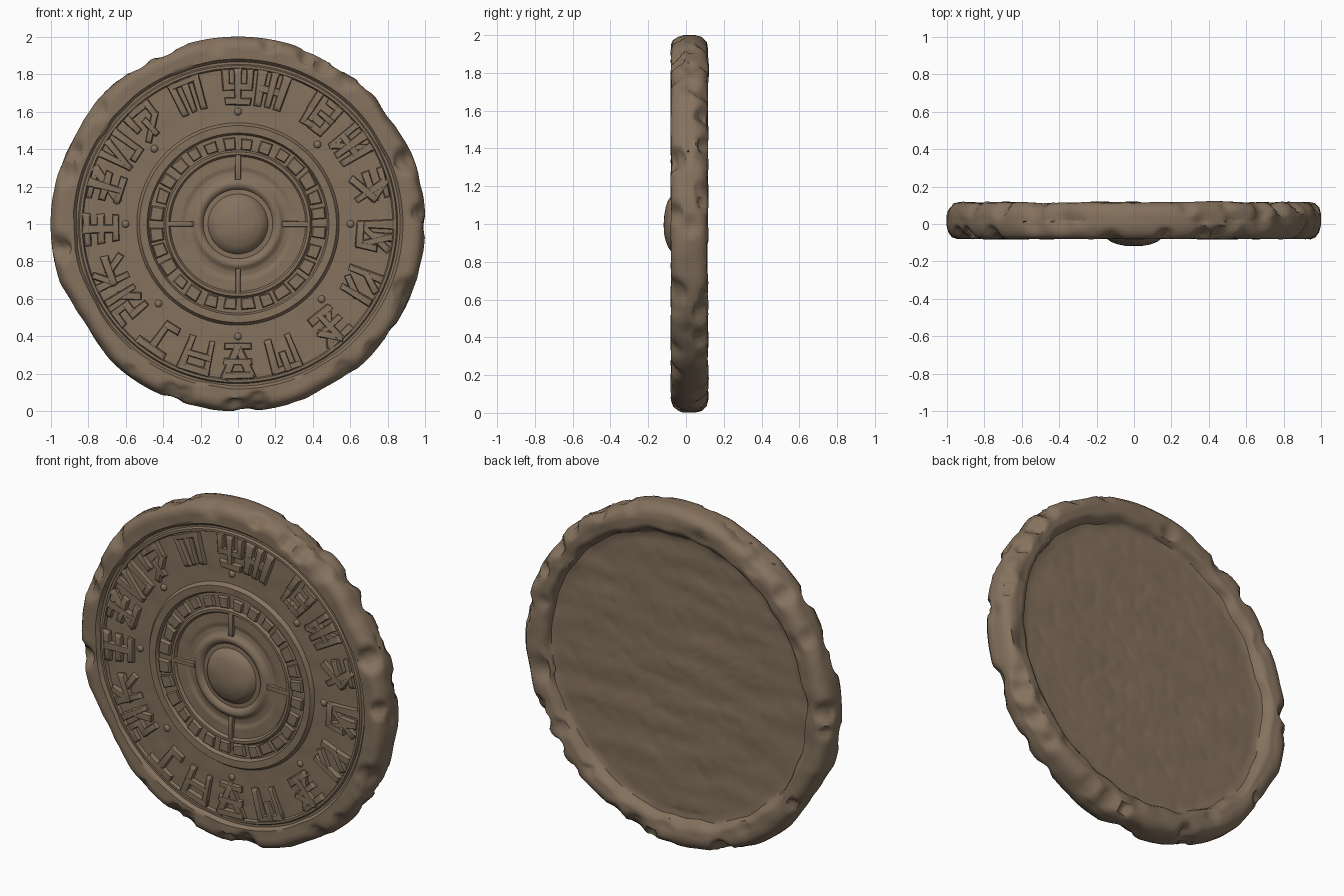
import bpy, bmesh, math, random
from mathutils import Vector, noise

if "Cube" in bpy.data.objects:
    bpy.data.objects.remove(bpy.data.objects["Cube"])

random.seed(7)
stone = bpy.data.materials.new("weathered brown stone")
stone.diffuse_color = (0.235, 0.168, 0.112, 1)
stone.use_nodes = True
stone.node_tree.nodes["Principled BSDF"].inputs["Base Color"].default_value = stone.diffuse_color
CENTRE = Vector((0, 0, 1))
FLOOR = -0.055            # level of the carved front field


def polar(r, a, y):
    """Point on the disc: a is clockwise from the top."""
    return Vector((r * math.sin(a), y, 1 + r * math.cos(a)))


def finish(bm, name, angle=35):
    bmesh.ops.recalc_face_normals(bm, faces=bm.faces)
    me = bpy.data.meshes.new(name)
    bm.to_mesh(me)
    bm.free()
    me.materials.append(stone)
    ob = bpy.data.objects.new(name, me)
    bpy.context.collection.objects.link(ob)
    bpy.ops.object.select_all(action='DESELECT')
    ob.select_set(True)
    bpy.context.view_layer.objects.active = ob
    bpy.ops.object.shade_smooth_by_angle(angle=math.radians(angle))
    return ob


# Disc: lathe profile (radius, y) from front boss to back centre
profile = [(0.0, -.118), (.05, -.116), (.09, -.108), (.125, -.094), (.15, -.074), (.16, -.058),
           (.185, -.056), (.195, -.07), (.215, -.078), (.232, -.072), (.245, -.056),
           (.285, -.05), (.295, -.057), (.36, -.057), (.37, -.072), (.385, -.072), (.395, -.055),
           (.475, -.055), (.485, -.076), (.525, -.078), (.54, -.056), (.825, -.055),
           (.832, -.07), (.845, -.07), (.852, -.058), (.865, -.058), (.88, -.078), (.945, -.08),
           (.972, -.07), (.99, -.045), (1.0, -.01), (1.0, .05), (.99, .085), (.965, .11),
           (.93, .117), (.875, .113), (.85, .095), (.835, .066), (.80, .06), (0.0, .06)]
STEP, SEG = .015, 256
fine = []
for (r0, y0), (r1, y1) in zip(profile, profile[1:]):
    n = max(1, round(math.hypot(r1 - r0, y1 - y0) / STEP))
    fine += [(r0 + (r1 - r0) * i / n, y0 + (y1 - y0) * i / n) for i in range(n)]

# Chips knocked out of the rim: (centre, radius, depth)
chips = []
for i in range(75):
    a = random.uniform(0, math.tau)
    r, y = random.choice([(.965, -.07), (.98, .09), (.99, .02), (.885, .112), (.97, -.06), (.965, .105)])
    chips.append((polar(r, a, y), random.uniform(.035, .085), random.uniform(.012, .034)))
# Larger worn places seen in the outline: (degrees, depth)
worn = [(-118, .022), (-128, .018), (57, .012), (-62, .012), (150, .012), (28, .01), (-25, .008)]


def weather(p, r, y):
    q = p.copy()
    rad = Vector((p.x, 0, p.z - 1))
    rad = rad.normalized() if r > 1e-4 else Vector((0, 0, 1))
    if r > .86:
        for deg, depth in worn:
            a = math.atan2(rad.x, rad.z) - math.radians(deg)
            a = math.atan2(math.sin(a), math.cos(a))
            q -= rad * depth * max(0, 1 - (a / .16) ** 2) * min(1, (r - .86) / .1)
        inward = (-rad - Vector((0, 1 if y > .02 else -1, 0))).normalized()
        for c, size, depth in chips:
            d = (p - c).length
            if d < size:
                q += inward * depth * min(1, 1.8 * (1 - d / size))
        q -= rad * .012 * max(0, noise.noise(p * 7))
    if y > .05:                                   # rough, wavy back
        q.y += .007 * noise.noise(Vector((p.x * 3, 5, p.z * 9))) - .004 * max(0, noise.noise(p * 14))
        if .79 < r < .9:
            q += rad * .016 * noise.noise(p * 8)
    elif y < 0:                                   # lightly worn front
        q.y += .003 * noise.noise(p * 11)
    return q


bm = bmesh.new()
rings = []
for r, y in fine[1:]:
    ring = []
    for s in range(SEG):
        p = polar(r, math.tau * s / SEG, y)
        ring.append(bm.verts.new(weather(p, r, y)))
    rings.append(ring)
front_tip = bm.verts.new((0, -.118, 1))
back_tip = bm.verts.new((0, .06, 1))
for s in range(SEG):
    t = (s + 1) % SEG
    bm.faces.new((front_tip, rings[0][s], rings[0][t]))
    bm.faces.new((back_tip, rings[-1][t], rings[-1][s]))
    for A, B in zip(rings, rings[1:]):
        bm.faces.new((A[s], B[s], B[t], A[t]))
finish(bm, "stone_disc", 50)


def block(bm, corners, top, shrink):
    """Raised bevelled block; corners are (radius, angle) pairs."""
    mid_r = sum(c[0] for c in corners) / 4
    mid_a = sum(c[1] for c in corners) / 4
    loops = []
    for k, y in ((0, FLOOR + .02), (0, top + .010), (shrink * .35, top + .003), (shrink, top)):
        loops.append([])
        for r, a in corners:
            p, m = polar(r, a, y), polar(mid_r, mid_a, y)
            wob = Vector((noise.noise(p * 13), 0, noise.noise(p * 13 + CENTRE * 9))) * .008
            loops[-1].append(bm.verts.new(p + (m - p) * k + wob))
    for A, B in zip(loops, loops[1:]):
        for i in range(4):
            j = (i + 1) % 4
            bm.faces.new((A[i], A[j], B[j], B[i]))
    bm.faces.new(loops[-1])


def stroke(bm, p, q, width, top):
    """Raised bar between two (tangent, radial) points in flattened ring space."""
    d = (q - p).normalized()
    n = Vector((-d.y, d.x)) * width / 2
    e = d * width * .45
    pts = [p - e - n, q + e - n, q + e + n, p - e + n]
    block(bm, [(v.y, v.x / .74) for v in pts], top, .22)


# Outer ring of abstract carved signs; strokes join points of a 3x3 keypad
signs = [(0, "74569 82 13"), (14, "71 46 93 82"), (37, "89632147 56"), (55, "7193 46 82"),
         (74, "79 4683 16"), (95, "719 5836 13"), (116, "71 84 2693"), (138, "7913 4682"),
         (161, "17 793 58"), (180, "13 2729 46 79"), (197, "1793 46"), (215, "82 79 1"),
         (234, "78541 2693"), (250, "71 53 846"), (268, "79 46 13 82"), (286, "7913 456 82"),
         (302, "71 18 93 23"), (318, "78961 47 52"), (339, "71 82 93 79")]
for i, (deg, code) in enumerate(signs):
    bm = bmesh.new()
    base = math.radians(deg) * .74

    def key(c):
        k = int(c) - 1
        return Vector((base + (k % 3 - 1) * .062, .735 + (k // 3 - 1) * .078))

    h = -.078
    for line in code.split():
        if len(line) == 1:
            line += str(int(line) + 1)
        for c0, c1 in zip(line, line[1:]):
            stroke(bm, key(c0), key(c1), random.uniform(.034, .044), h)
            h -= .0007
    finish(bm, f"carved_sign_{i + 1}")

# Inner ring of small worn blocks
bm = bmesh.new()
COUNT = 28
for i in range(COUNT):
    a = math.tau * (i + .5) / COUNT + random.uniform(-.02, .02)
    w, r0, r1 = random.uniform(.065, .092), random.uniform(.395, .41), random.uniform(.455, .475)
    block(bm, [(r0, a - w), (r0, a + w), (r1, a + w), (r1, a - w)], -.074, .15)
finish(bm, "inner_blocks")

# Four spokes between the inner rings, and studs outside them
bm = bmesh.new()
for i in range(4):
    a = i * math.pi / 2
    block(bm, [(.235, a - .06), (.235, a + .06), (.39, a + .035), (.39, a - .035)], -.072, .15)
finish(bm, "cross_spokes")
bm = bmesh.new()
for deg in (0, 45, 90, 132, 180, 225, 270, 312):
    res = bmesh.ops.create_uvsphere(bm, u_segments=16, v_segments=10, radius=.02)
    for v in res["verts"]:
        v.co = polar(.6, math.radians(deg), FLOOR) + Vector((v.co.x, v.co.y * .7, v.co.z))
finish(bm, "small_studs")
